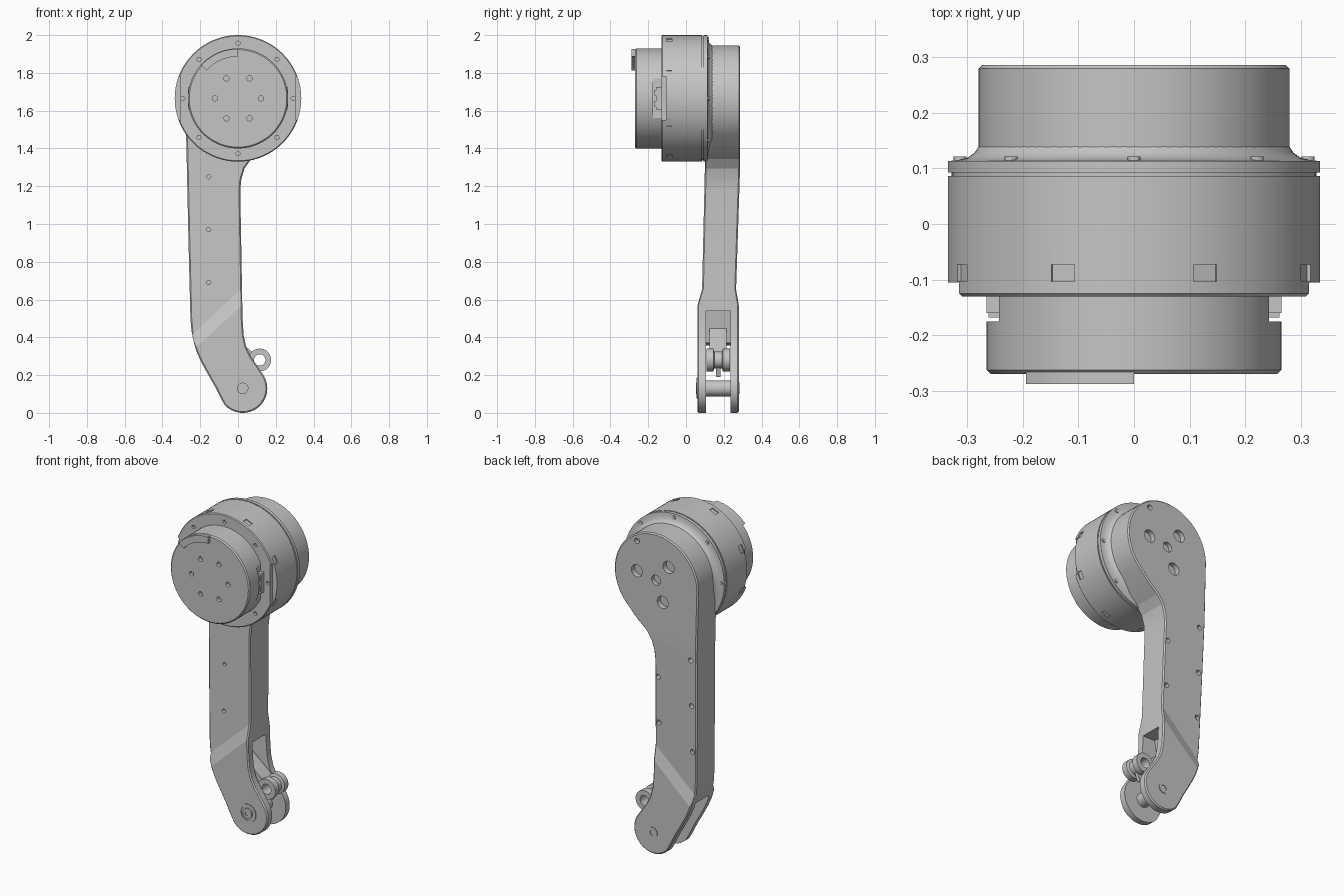
import bpy, bmesh
from math import sin, cos, radians, pi
from mathutils import Matrix, Vector

cube = bpy.data.objects.get("Cube")
if cube:
    bpy.data.objects.remove(cube)

grey = bpy.data.materials.new("machined grey")
grey.use_nodes = True
colour = (0.56, 0.56, 0.56, 1)
grey.diffuse_color = colour
grey.node_tree.nodes["Principled BSDF"].inputs["Base Color"].default_value = colour

HEAD = (0, 1.665)      # motor axis (x, z)
TAIL = (0.025, 0.13)   # fork pin axis
LINK = (0.115, 0.28)   # link eye axis
RIGHT_TURN = Matrix.Rotation(pi / 2, 4, 'X')


def finish(name, bm):
    bmesh.ops.recalc_face_normals(bm, faces=bm.faces[:])
    mesh = bpy.data.meshes.new(name)
    bm.to_mesh(mesh)
    bm.free()
    mesh.materials.append(grey)
    ob = bpy.data.objects.new(name, mesh)
    bpy.context.collection.objects.link(ob)
    return ob


def activate(ob):
    bpy.ops.object.select_all(action='DESELECT')
    ob.select_set(True)
    bpy.context.view_layer.objects.active = ob


def smooth(ob, angle=30):
    activate(ob)
    bpy.ops.object.shade_smooth_by_angle(angle=radians(angle))


def cut(ob, bm):
    """Subtract bm, trying the next solver if one loses the part."""
    tool = finish("cutter", bm)
    tool.hide_render = True
    before = ob.data.copy()
    for solver in ('EXACT', 'MANIFOLD', 'FLOAT'):
        mod = ob.modifiers.new("cut", 'BOOLEAN')
        mod.operation, mod.solver, mod.object = 'DIFFERENCE', solver, tool
        activate(ob)
        bpy.ops.object.modifier_apply(modifier=mod.name)
        if len(ob.data.polygons) >= 0.7 * len(before.polygons):
            break
        ob.data = before.copy()
    bpy.data.objects.remove(tool)


def polar(centre, r, deg):
    a = radians(deg)
    return centre[0] + r * cos(a), centre[1] + r * sin(a)


def arc(centre, r, a0, a1, n):
    return [polar(centre, r, a0 + (a1 - a0) * i / n) for i in range(n + 1)]


def lathe(name, profile, centre, steps=96, tube=False):
    """Turn (radius, y) points about an axis along y; a tube joins its ends."""
    bm = bmesh.new()
    rings = []
    for r, y in profile:
        ring = [polar(centre, r, 360 * i / steps) for i in range(steps)]
        rings.append([bm.verts.new((x, y, z)) for x, z in ring])
    for a, b in zip(rings, rings[1:] + (rings[:1] if tube else [])):
        for i in range(steps):
            j = (i + 1) % steps
            bm.faces.new((a[i], a[j], b[j], b[i]))
    if not tube:
        bm.faces.new(rings[0])
        bm.faces.new(rings[-1])
    return finish(name, bm)


def prism(outline, y0, y1):
    bm = bmesh.new()
    face = bm.faces.new([bm.verts.new((x, y0, z)) for x, z in outline])
    ext = bmesh.ops.extrude_face_region(bm, geom=[face])
    moved = [v for v in ext["geom"] if isinstance(v, bmesh.types.BMVert)]
    bmesh.ops.translate(bm, verts=moved, vec=(0, y1 - y0, 0))
    if len(bm.faces) == len(outline) + 1:      # close the front if it was consumed
        bmesh.ops.holes_fill(bm, edges=[e for e in bm.edges if e.is_boundary])
    return bm


def rod(bm, point, r, y0, y1, segments=20):
    place = Matrix.Translation((point[0], (y0 + y1) / 2, point[1])) @ RIGHT_TURN
    bmesh.ops.create_cone(bm, cap_ends=True, segments=segments, radius1=r,
                          radius2=r, depth=y1 - y0, matrix=place)


def block(bm, centre, size, turn=0):
    """Box placed relative to the motor axis, then turned about it."""
    place = (Matrix.Translation((HEAD[0], 0, HEAD[1])) @ Matrix.Rotation(turn, 4, 'Y')
             @ Matrix.Translation(centre) @ Matrix.Diagonal((*size, 1)))
    bmesh.ops.create_cube(bm, size=1, matrix=place)


# Front drum with side notches and bolt holes
drum = lathe("motor_drum", [(.258, -.27), (.265, -.263), (.265, -.11)], HEAD)
bm = bmesh.new()
for side in (-1, 1):
    block(bm, (side * .292, -.152, 0), (.1, .046, .21))
for i in range(6):
    rod(bm, polar(HEAD, .122, 60 * i), .014, -.29, -.25)
cut(drum, bm)
smooth(drum)

# Main body with seam, flange and filleted rear neck
body = lathe("motor_body", [
    (.33, -.13), (.335, -.125), (.335, .086), (.328, .086), (.328, .093), (.335, .093),
    (.335, .113), (.318, .115), (.3, .119), (.287, .128), (.276, .145), (.276, .25)], HEAD)
bm = bmesh.new()
for side in (-1, 1):
    block(bm, (side * .355, -.125, 0), (.1, .04, .23))                    # stepped rim
cut(body, bm)
bm = bmesh.new()
for i in range(8):
    block(bm, (.343, -.088, 0), (.03, .03, .045), radians(22.5 + 45 * i))  # clip pockets
    rod(bm, polar(HEAD, .292, 45 * i), .011, -.15, -.115)                 # rim holes
cut(body, bm)
smooth(body)

# Raised arc stop on the drum face
smooth(finish("arc_stop", prism(arc(HEAD, .262, 90, 138, 14) + arc(HEAD, .222, 138, 90, 14),
                                -.288, -.265)))

# Side connectors in the drum notches
for side, label in ((1, "left"), (-1, "right")):
    bm = bmesh.new()
    block(bm, (side * .25, -.145, 0), (.03, .03, .12))
    for dz in (-.03, .03):
        block(bm, (side * .252, -.158, dz), (.02, .02, .03))
    finish(label + "_connector", bm)

# Flange screws facing the rear
bm = bmesh.new()
for i in range(8):
    rod(bm, polar(HEAD, .313, 45 * i), .012, .105, .121, 12)
smooth(finish("flange_screws", bm))

# Arm: round head, straight shank, swept tail
outline = (arc(HEAD, .28, -45, 180, 48)
           + [(-.273, 1.4), (-.262, .9), (-.252, .5), (-.247, .44), (-.236, .38),
              (-.22, .325), (-.198, .275), (-.165, .215), (-.125, .145), (-.095, .085)]
           + arc(TAIL, .13, 222, 390, 32)
           + [(.105, .245), (.07, .295), (.045, .345), (.03, .41), (.024, .5),
              (.012, 1.18), (.018, 1.24), (.035, 1.295), (.07, 1.345), (.13, 1.395)])
bm = prism(outline, 0, 1)
slope = Vector((-.68, 0, .73))
for point, normal in ((slope * .47, slope), (slope * .405, slope),
                      (Vector((0, 0, 1.3)), Vector((0, 0, 1)))):
    bmesh.ops.bisect_plane(bm, geom=bm.verts[:] + bm.edges[:] + bm.faces[:],
                           plane_co=point, plane_no=normal)
for v in bm.verts:
    rise = min(v.co.z, 1.3) - .65
    back = v.co.y > .5
    if v.co.dot(slope) < .44:            # thicker fork end
        v.co.y = .28 if back else .06
    else:
        v.co.y = .265 + .033 * rise if back else .085 + .023 * rise
arm = finish("arm", bm)
mod = arm.modifiers.new("edge", 'BEVEL')
mod.width, mod.segments, mod.limit_method = .009, 1, 'ANGLE'
mod.angle_limit = radians(50)
activate(arm)
bpy.ops.object.modifier_apply(modifier=mod.name)

# Fork slot
cut(arm, prism([(-.4, -.1), (.4, -.1), (.4, .54), (-.06, .54), (-.09, .37), (-.4, .34)],
               .105, .235))

# Screw holes and rear pockets
bm = bmesh.new()
for z in (1.25, .97, .69):
    rod(bm, (-.155, z), .011, .05, .11)
    rod(bm, (-.23, z - .01), .015, .245, .32)
for z in (1.08, .8):
    rod(bm, (-.008, z), .015, .245, .32)
rod(bm, polar(HEAD, .24, 58), .016, .262, .32)
rod(bm, HEAD, .03, .262, .32)
for a in (10, 130, 250):
    rod(bm, polar(HEAD, .13, a), .037, .255, .32)
cut(arm, bm)
smooth(arm, 14)

# Fork pin with bushing and end washers
smooth(lathe("fork_bushing", [(.042, .1), (.042, .24)], TAIL, 32))
smooth(lathe("front_washer", [(.043, .07), (.043, .055), (.055, .055), (.055, .07)],
             TAIL, 40, True))
smooth(lathe("pin_head", [(.014, .055), (.014, .052), (.03, .052), (.03, .07)], TAIL, 32))
smooth(lathe("rear_pin_end", [(.018, .27), (.018, .284), (.03, .284), (.03, .27)],
             TAIL, 32, True))

# Link: grooved eye with a strut reaching into the slot
smooth(lathe("link_eye", [(.03, .108), (.06, .108), (.06, .145), (.044, .15), (.044, .19),
                          (.06, .195), (.06, .232), (.03, .232)], LINK, 40, True))
finish("link_strut", prism([(.085, .315), (.065, .275), (-.1, .4), (-.08, .45)], .125, .215))
finish("link_tab", prism([(.1, .245), (.13, .245), (.11, .19), (.085, .2)], .16, .182))
